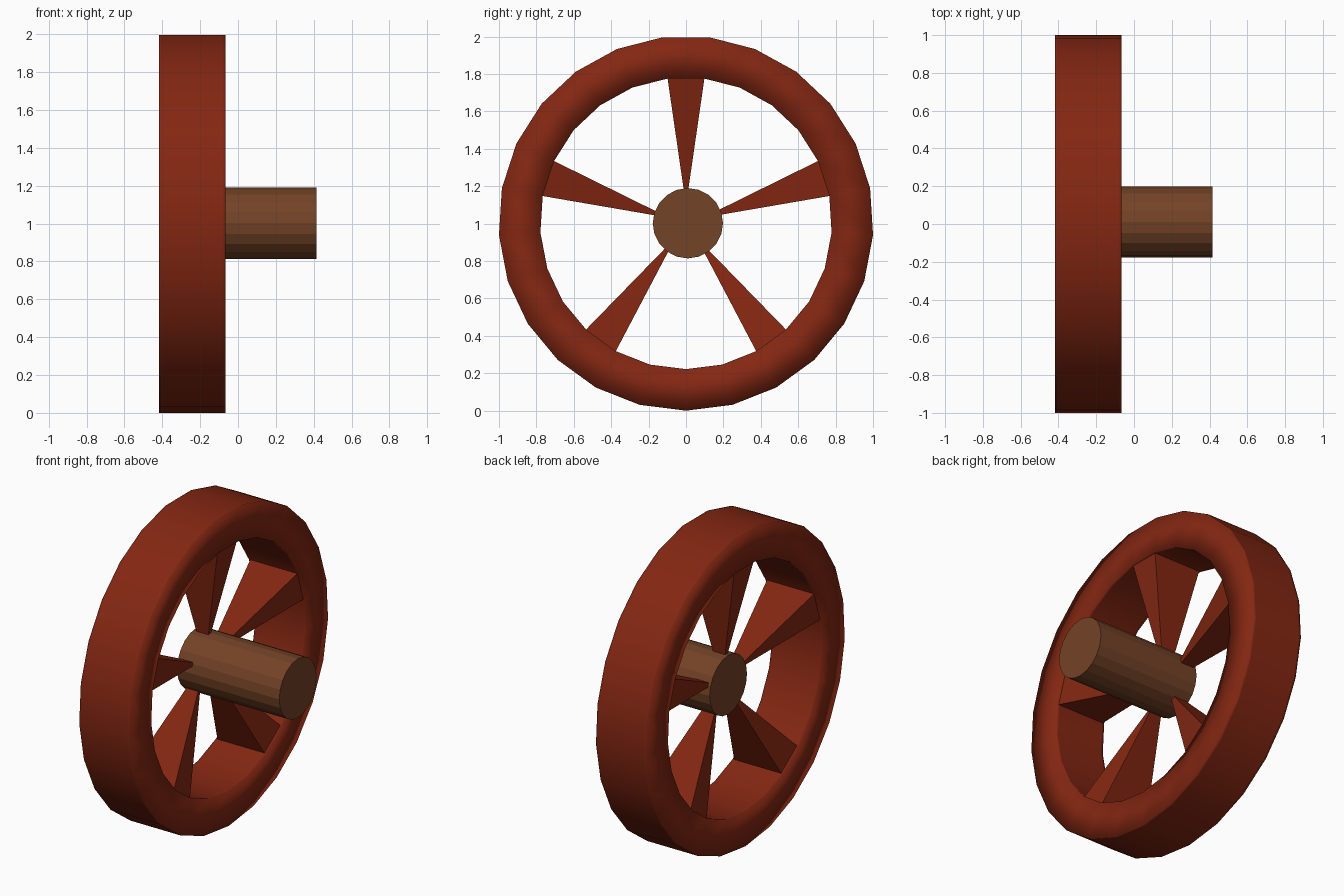
import bpy, bmesh, math
from mathutils import Matrix, Vector

if "Cube" in bpy.data.objects:
    bpy.data.objects.remove(bpy.data.objects["Cube"])

CENTRE = Vector((0, 0, 1.002))
RIM_X = -0.242
RIM_HALF = 0.176
OUTER, INNER = 1.002, 0.78


def make_material(name, rgb):
    mat = bpy.data.materials.new(name)
    mat.use_nodes = True
    colour = (*rgb, 1)
    mat.diffuse_color = colour
    mat.node_tree.nodes["Principled BSDF"].inputs["Base Color"].default_value = colour
    return mat


def make_object(name, bm, mat, location):
    bmesh.ops.recalc_face_normals(bm, faces=bm.faces)
    mesh = bpy.data.meshes.new(name)
    bm.to_mesh(mesh)
    bm.free()
    mesh.materials.append(mat)
    obj = bpy.data.objects.new(name, mesh)
    obj.location = location
    bpy.context.collection.objects.link(obj)
    return obj


red = make_material("dark red paint", (0.23, 0.02, 0.006))
brown = make_material("brown wood", (0.175, 0.056, 0.02))

# Rim: square section with tight support loops, spun around the x axis
bm = bmesh.new()
h, t = RIM_HALF, RIM_HALF - 0.015
section = [(OUTER, -h), (OUTER, -t), (OUTER, t), (OUTER, h),
           (INNER, h), (INNER, t), (INNER, -t), (INNER, -h)]
verts = [bm.verts.new((x, 0, -r)) for r, x in section]
edges = [bm.edges.new((verts[i - 1], verts[i])) for i in range(len(verts))]
bmesh.ops.spin(bm, geom=verts + edges, axis=(1, 0, 0), cent=(0, 0, 0),
               angle=2 * math.pi, steps=25, use_merge=False)
bmesh.ops.remove_doubles(bm, verts=bm.verts, dist=0.0005)
for face in bm.faces:
    face.smooth = True
make_object("rim", bm, red, CENTRE + Vector((RIM_X, 0, 0)))

# Spokes: slim at the hub, flaring to the full rim width
for k in range(5):
    bm = bmesh.new()
    bmesh.ops.create_cube(bm, size=2)
    for v in bm.verts:
        far = v.co.z > 0
        v.co.x *= 0.168 if far else 0.035
        v.co.y *= 0.1 if far else 0.008
        v.co.z = 0.785 if far else 0.15
    bm.transform(Matrix.Rotation(math.tau * k / 5, 4, "X"))
    make_object(f"spoke_{k + 1}", bm, red, CENTRE + Vector((RIM_X, 0, 0)))

# Hub axle: faceted cylinder running out to one side
bm = bmesh.new()
left, right = -0.305, 0.415
bmesh.ops.create_cone(bm, cap_ends=True, segments=20, radius1=0.188,
                      radius2=0.188, depth=right - left)
bm.transform(Matrix.Rotation(math.pi / 2, 4, "Y"))
make_object("hub_axle", bm, brown, CENTRE + Vector(((left + right) / 2, 0.01, 0)))
